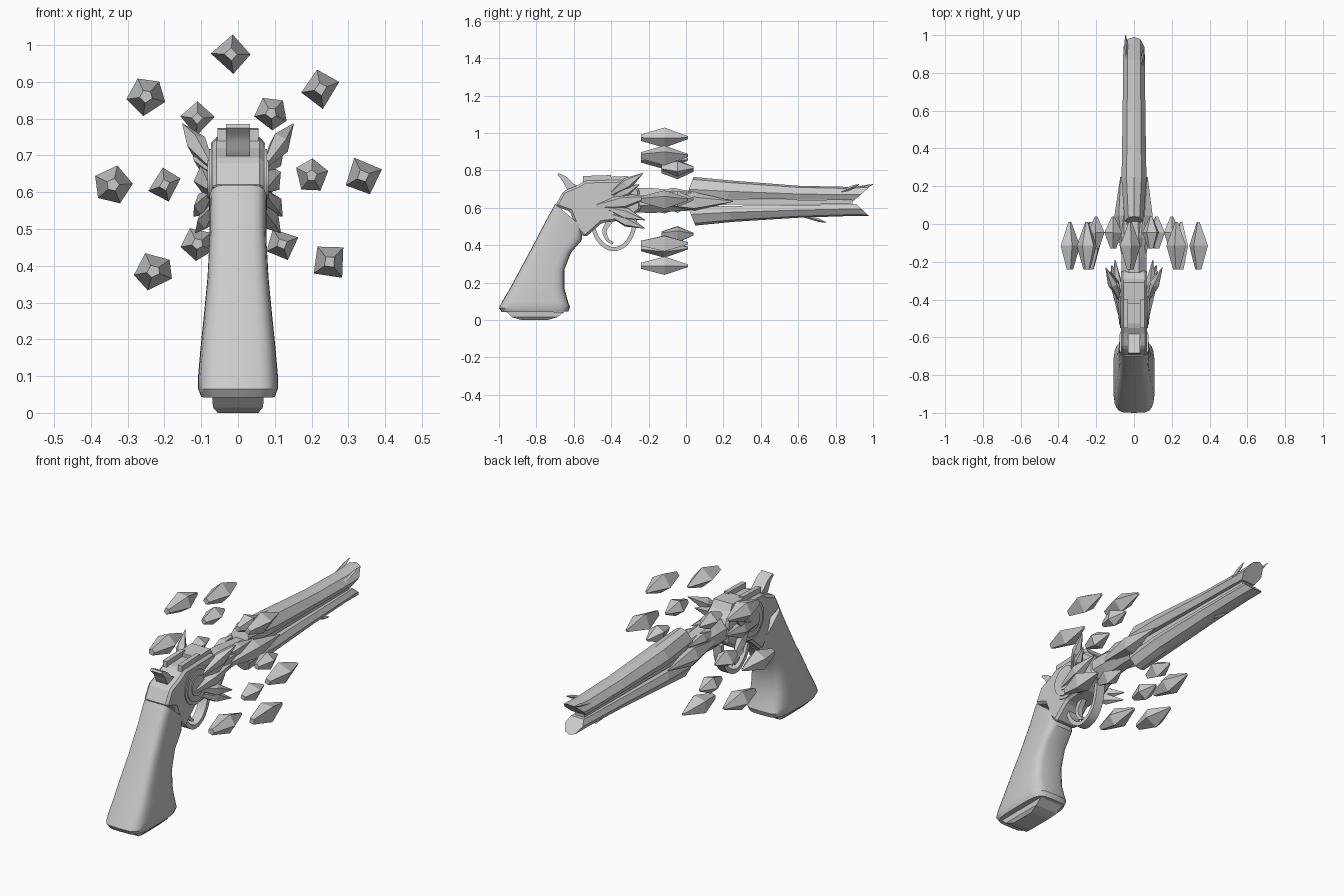
import bpy, bmesh, math, random
from mathutils import Vector

cube = bpy.data.objects.get("Cube")
if cube:
    bpy.data.objects.remove(cube, do_unlink=True)
random.seed(4)

gray = bpy.data.materials.new("plain gray")
gray.use_nodes = True
COLOUR = (0.6, 0.6, 0.6, 1)
gray.diffuse_color = COLOUR
gray.node_tree.nodes["Principled BSDF"].inputs["Base Color"].default_value = COLOUR


def finish(name, bm, smooth=None, bevel=0):
    bmesh.ops.recalc_face_normals(bm, faces=bm.faces)
    mesh = bpy.data.meshes.new(name)
    bm.to_mesh(mesh)
    bm.free()
    mesh.materials.append(gray)
    ob = bpy.data.objects.new(name, mesh)
    bpy.context.scene.collection.objects.link(ob)
    if smooth:
        mesh.shade_smooth()
        mesh.set_sharp_from_angle(angle=math.radians(smooth))
    if bevel:
        mod = ob.modifiers.new("bevel", "BEVEL")
        mod.width = bevel
        mod.segments = 1
        mod.limit_method = 'ANGLE'
    return ob


def loft(name, rings, **kw):
    """Skin a list of equal-length point rings and cap both ends."""
    bm = bmesh.new()
    rows = [[bm.verts.new(p) for p in ring] for ring in rings]
    n = len(rows[0])
    for a, b in zip(rows, rows[1:]):
        for i in range(n):
            j = (i + 1) % n
            bm.faces.new((a[i], a[j], b[j], b[i]))
    bm.faces.new(rows[0])
    bm.faces.new(rows[-1])
    return finish(name, bm, **kw)


def slab(name, profile, half, **kw):
    """Side profile (y, z) extruded to +-half in x."""
    return loft(name, [[(x, y, z) for y, z in profile] for x in (-half, half)], **kw)


def smooth_path(pts, steps=5):
    p = [Vector(q) for q in pts]
    p = [2 * p[0] - p[1]] + p + [2 * p[-1] - p[-2]]
    out = []
    for a, b, c, d in zip(p, p[1:], p[2:], p[3:]):
        for k in range(steps):
            t = k / steps
            out.append(0.5 * (2 * b + (c - a) * t + (2 * a - 5 * b + 4 * c - d) * t ** 2
                              + (3 * b - a - 3 * c + d) * t ** 3))
    return out + [p[-2]]


def strip(name, pts, thick, half):
    """Flat band following a side path; thick is (start, end)."""
    path = smooth_path(pts)
    rings = []
    for i, p in enumerate(path):
        t = (path[min(i + 1, len(path) - 1)] - path[max(i - 1, 0)]).normalized()
        f = i / (len(path) - 1)
        n = Vector((-t.y, t.x)) * (thick[0] * (1 - f) + thick[1] * f) / 2
        rings.append([(s * half, p.x + e * n.x, p.y + e * n.y)
                      for s, e in ((-1, -1), (1, -1), (1, 1), (-1, 1))])
    return loft(name, rings, smooth=40)


def gem(name, start, end, stations, sides=5, flat=1.0, turn=0.0, jitter=0.0):
    """Faceted crystal; stations are (fraction, radius) along its axis."""
    a, b = Vector(start), Vector(end)
    axis = (b - a).normalized()
    u = axis.cross(Vector((0, 0, 1))).normalized()
    v = u.cross(axis)
    angles = [turn + math.tau * i / sides + random.uniform(-jitter, jitter) for i in range(sides)]
    return loft(name, [[a.lerp(b, f) + (u * math.cos(t) * flat + v * math.sin(t)) * r
                        for t in angles] for f, r in stations])


# Grip: rounded box sections running from back edge to front edge
grip = [((-.70, .62), (-.555, .50), .078), ((-.755, .52), (-.555, .43), .077),
        ((-.83, .375), (-.615, .36), .083), ((-.885, .275), (-.65, .27), .092),
        ((-.935, .18), (-.65, .17), .102), ((-.985, .095), (-.63, .095), .109),
        ((-1.0, .065), (-.62, .07), .109), ((-.985, .042), (-.63, .045), .10)]
rings = []
for (y0, z0), (y1, z1), w in grip:
    ring = []
    for k in range(24):
        c, s = math.cos(math.tau * k / 24), math.sin(math.tau * k / 24)
        sx = math.copysign(abs(s) ** .45, s) * w
        f = .5 + .5 * math.copysign(abs(c) ** .45, c)
        ring.append((sx, y0 + (y1 - y0) * f, z0 + (z1 - z0) * f))
    rings.append(ring)
loft("grip", rings, smooth=35)
loft("grip_cap", [[(sx * w, y, z) for sx, y in ((-1, y0), (1, y0), (1, y1), (-1, y1))]
                  for w, y0, y1, z in ((.07, -.96, -.65, .043), (.068, -.93, -.69, .015),
                                       (.055, -.88, -.74, 0))])

# Frame with raised top strap and side rails
slab("frame", [(-.70, .61), (-.655, .69), (-.58, .72), (-.54, .745), (-.31, .75), (-.25, .70),
               (-.24, .59), (-.32, .535), (-.45, .52), (-.54, .44), (-.58, .48), (-.62, .58)],
     .07, bevel=.012)
slab("top_strap", [(-.42, .73), (-.42, .765), (-.31, .77), (-.29, .735)], .056)
for s, side in ((1, "left"), (-1, "right")):
    rail = slab(side + "_rear_rail", [(-.55, .72), (-.55, .77), (-.40, .775), (-.40, .72)], .012)
    rail.location.x = s * .044

# Hammer
strip("hammer", [(-.685, .78), (-.65, .755), (-.615, .71), (-.57, .68)], (.012, .065), .033)

# Layered discs on both sides of the frame
for i, (r, half) in enumerate(((.10, .074), (.083, .079), (.064, .075), (.052, .083))):
    slab("side_disc_%d" % (i + 1), [(-.45 + r * math.cos(math.tau * k / 24),
         .635 + r * math.sin(math.tau * k / 24)) for k in range(24)], half, smooth=40)

# Trigger and guard
strip("trigger_guard", [(-.50, .50), (-.465, .425), (-.40, .38), (-.33, .40), (-.285, .47),
                        (-.27, .56)], (.022, .022), .025)
strip("trigger", [(-.40, .54), (-.435, .48), (-.42, .43), (-.39, .41)], (.03, .012), .014)

# Tapered neck between frame and barrel
gem("neck", (0, -.27, .64), (0, .10, .635),
    ((0, .07), (.25, .072), (.6, .06), (1, .05)), sides=8, turn=math.pi / 8)
slab("barrel_core", [(-.05, .615), (-.05, .65), (.89, .64), (.89, .62)], .028)


# Barrel: two faceted halves with swallow-tail ends
def barrel_half(name, stations):
    rings = []
    for ytop, ybot, top, bot, w in stations:
        def at(f):
            return ytop + (ybot - ytop) * f, top + (bot - top) * f
        rings.append([(x * w, *at(f)) for x, f in
                      ((0, 0), (.6, .12), (1, .6), (.75, 1), (-.75, 1), (-1, .6), (-.6, .12))])
    loft(name, rings)


barrel_half("upper_barrel", ((.04, 0, .765, .655, .05), (.25, .22, .745, .65, .066),
                             (.60, .60, .718, .645, .06), (.87, .85, .712, .642, .058),
                             (.99, .90, .72, .64, .056)))
barrel_half("lower_barrel", ((.05, .01, .505, .605, .05), (.25, .22, .525, .61, .062),
                             (.60, .60, .547, .615, .056), (.87, .85, .556, .618, .052),
                             (.98, .91, .555, .62, .05)))

# Thin spikes near the muzzle
for name, a, b in (("left_spike", (.04, .83, .685), (.052, .925, .725)),
                   ("right_spike", (-.035, .85, .685), (-.045, 1.0, .725)),
                   ("lower_spike", (0, .62, .56), (.01, .75, .522))):
    gem(name, a, b, ((0, .009), (.7, .009), (1, .002)), sides=4)

# Crystal blades growing from both sides of frame and neck
blades = (("top_blade", (.075, -.40, .675), (.15, -.23, .785), .034),
          ("upper_blade", (.07, -.39, .655), (.125, -.25, .725), .03),
          ("middle_blade", (.075, -.48, .61), (.10, -.19, .66), .042),
          ("lower_blade", (.07, -.42, .60), (.12, -.22, .535), .032),
          ("bottom_blade", (.06, -.41, .565), (.115, -.22, .49), .03),
          ("neck_crystal", (.055, -.16, .63), (.07, .25, .635), .052),
          ("neck_upper_crystal", (.035, -.20, .665), (.05, .06, .68), .035))
for s, side in ((1, "left"), (-1, "right")):
    for name, a, b, r in blades:
        gem("%s_%s" % (side, name), (s * a[0], *a[1:]), (s * b[0], *b[1:]),
            ((0, r * .3), (.5, r), (1, r * .06)), flat=.8, turn=.5 * s)

# Floating crystals in an outer and an inner ring
outer = ((-.02, .975), (-.25, .86), (.225, .88), (-.34, .62), (.34, .645),
         (-.23, .385), (.25, .41), (.01, .29))
inner = ((-.11, .80), (.09, .815), (-.20, .62), (.20, .645), (.12, .46), (-.11, .46))
for label, spots, r, y0, y1 in (("outer", outer, .054, -.24, .01), ("inner", inner, .047, -.13, .04)):
    for i, (x, z) in enumerate(spots):
        gem("%s_crystal_%d" % (label, i + 1), (x, y0, z), (x, y1, z),
            ((0, r * .33), (.5, r), (1, r * .15)), sides=4 + i % 2, turn=i * .9, jitter=.15)
